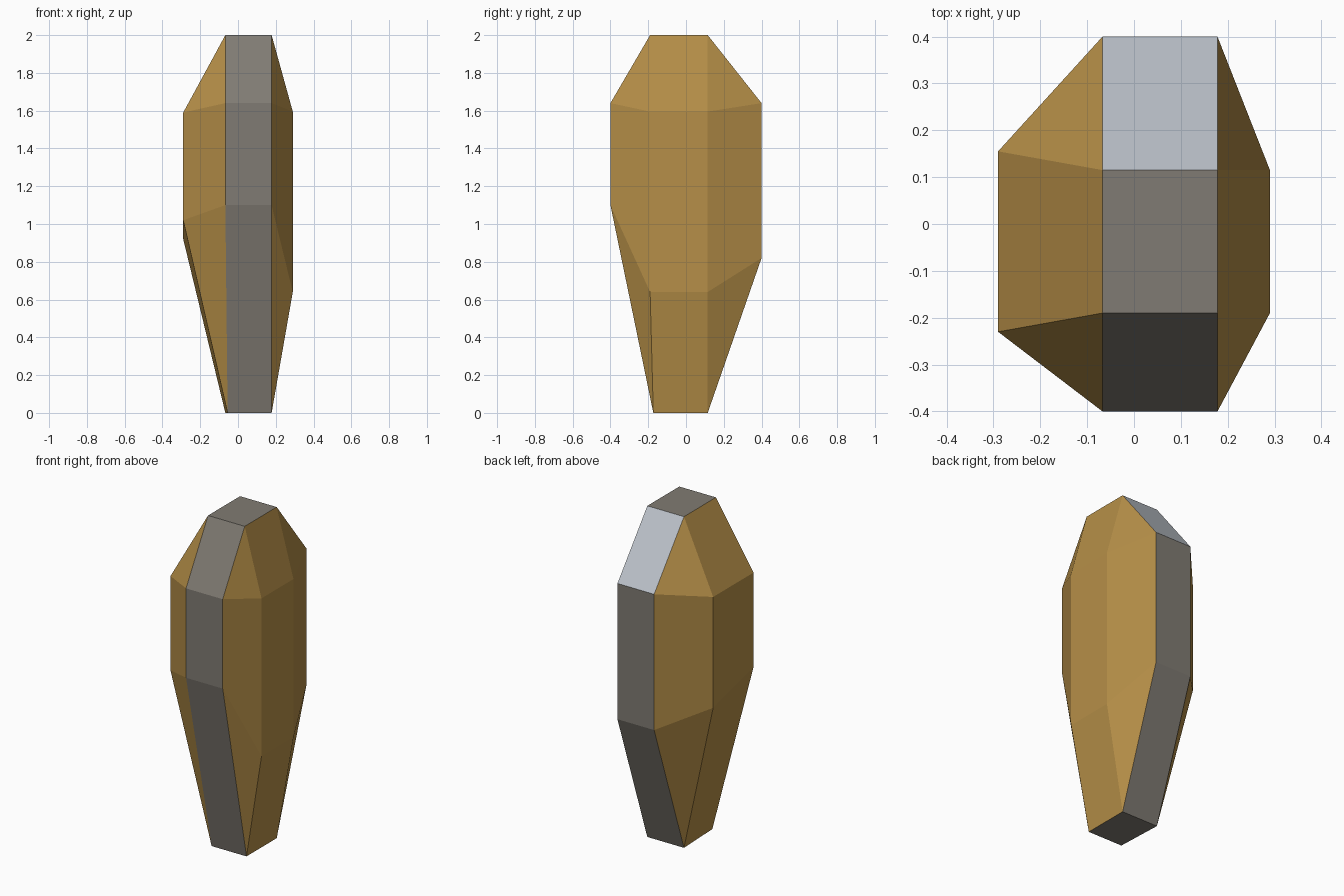
import bpy
import bmesh

if "Cube" in bpy.data.objects:
    bpy.data.objects.remove(bpy.data.objects["Cube"])


def material(name, rgb):
    """Flat colour from 0-255 screen values."""
    lin = [((c / 255 + 0.055) / 1.055) ** 2.4 for c in rgb]
    mat = bpy.data.materials.new(name)
    mat.diffuse_color = (*lin, 1)
    mat.use_nodes = True
    mat.node_tree.nodes["Principled BSDF"].inputs["Base Color"].default_value = mat.diffuse_color
    return mat


GOLD, GREY, PALE = range(3)
materials = [material("ochre", (182, 143, 72)),
             material("warm grey", (128, 123, 115)),
             material("pale blue grey", (188, 194, 202))]

# Eight vertical edges of the body, anticlockwise from front left: x, y, lower z, upper z
edges = [(-0.067, -0.40, 1.10, 1.64), (0.178, -0.40, 1.10, 1.64),
         (0.29, -0.19, 0.64, 1.595), (0.29, 0.115, 0.64, 1.595),
         (0.178, 0.40, 0.82, 1.64), (-0.067, 0.40, 0.82, 1.64),
         (-0.29, 0.155, 0.92, 1.59), (-0.29, -0.23, 1.02, 1.59)]
# Four corners of each end
foot = [(-0.055, -0.173), (0.178, -0.173), (0.178, 0.115), (-0.067, 0.115)]
crown = [(-0.067, -0.19), (0.178, -0.19), (0.178, 0.115), (-0.067, 0.115)]

bm = bmesh.new()
low = [bm.verts.new((x, y, a)) for x, y, a, b in edges]
high = [bm.verts.new((x, y, b)) for x, y, a, b in edges]
bottom = [bm.verts.new((x, y, 0)) for x, y in foot]
top = [bm.verts.new((x, y, 2)) for x, y in crown]


def face(verts, colour):
    unique = list(dict.fromkeys(verts))  # corner facets collapse to triangles
    bm.faces.new(unique).material_index = colour


# End caps
face(bottom[::-1], GREY)
face(top, GREY)

# Facets: straight sides, taper to the foot, taper to the crown
for i in range(8):
    j = (i + 1) % 8
    ci, cj = (i + 1) // 2 % 4, (j + 1) // 2 % 4
    colour = GREY if i in (0, 4) else GOLD  # grey band on front and back
    face([low[i], low[j], high[j], high[i]], colour)
    face([bottom[ci], bottom[cj], low[j], low[i]], colour)
    face([high[i], high[j], top[cj], top[ci]], PALE if i == 4 else colour)

bmesh.ops.recalc_face_normals(bm, faces=bm.faces)
mesh = bpy.data.meshes.new("faceted_stone")
bm.to_mesh(mesh)
bm.free()
for mat in materials:
    mesh.materials.append(mat)
bpy.context.collection.objects.link(bpy.data.objects.new("faceted_stone", mesh))
